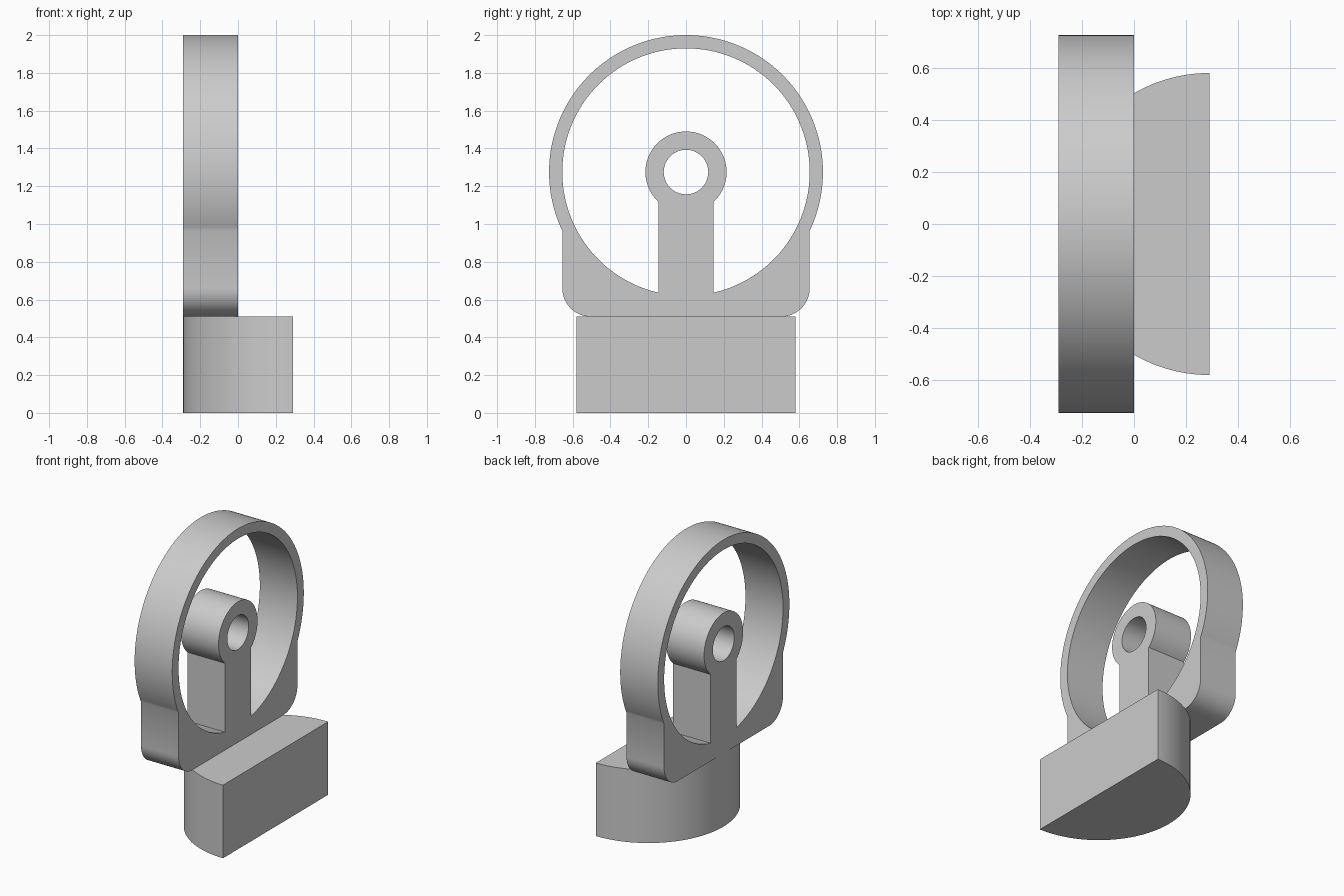
import bpy
import bmesh
from math import acos, asin, cos, sin, pi, sqrt
from mathutils import Matrix

cube = bpy.data.objects.get("Cube")
if cube:
    bpy.data.objects.remove(cube, do_unlink=True)

grey = bpy.data.materials.new("plain grey")
grey.use_nodes = True
grey.diffuse_color = (0.6, 0.6, 0.6, 1)
grey.node_tree.nodes["Principled BSDF"].inputs["Base Color"].default_value = (0.6, 0.6, 0.6, 1)

# Shared dimensions
HALF_X = 0.29
BASE_R, BASE_H = 0.58, 0.51
AXIS_Z = 1.275
RING_R, WINDOW_R = 0.725, 0.655
HUB_R, BORE_R = 0.215, 0.118
STEM = 0.145
FILLET = 0.15


def arc(cx, cy, r, start, end, steps):
    return [(cx + r * cos(start + (end - start) * i / steps),
             cy + r * sin(start + (end - start) * i / steps))
            for i in range(steps + 1)]


def extrude_profile(name, loops, depth, matrix):
    """Fill closed outlines (inner ones become holes) and give them depth."""
    curve = bpy.data.curves.new(name, "CURVE")
    curve.dimensions = "2D"
    curve.fill_mode = "BOTH"
    curve.extrude = depth / 2
    for loop in loops:
        spline = curve.splines.new("POLY")
        spline.points.add(len(loop) - 1)
        for point, (u, v) in zip(spline.points, loop):
            point.co = (u, v, 0, 1)
        spline.use_cyclic_u = True
    temp = bpy.data.objects.new(name + " outline", curve)
    bpy.context.collection.objects.link(temp)
    bpy.context.view_layer.update()
    evaluated = temp.evaluated_get(bpy.context.evaluated_depsgraph_get())
    mesh = bpy.data.meshes.new_from_object(evaluated)
    bpy.data.objects.remove(temp, do_unlink=True)

    # Weld the caps to the walls and place the part
    bm = bmesh.new()
    bm.from_mesh(mesh)
    bmesh.ops.remove_doubles(bm, verts=bm.verts, dist=0.0001)
    bm.transform(matrix)
    bmesh.ops.recalc_face_normals(bm, faces=bm.faces)
    bm.to_mesh(mesh)
    bm.free()
    mesh.materials.clear()
    mesh.materials.append(grey)
    obj = bpy.data.objects.new(name, mesh)
    bpy.context.collection.objects.link(obj)
    bpy.ops.object.select_all(action="DESELECT")
    obj.select_set(True)
    bpy.context.view_layer.objects.active = obj
    bpy.ops.object.shade_smooth_by_angle(angle=pi / 6)
    return obj


# Half-round base with its flat side facing +x
extrude_profile("base", [arc(HALF_X, 0, BASE_R, pi / 2, 3 * pi / 2, 64)],
                BASE_H, Matrix.Translation((0, 0, BASE_H / 2)))

# Frame outline: round ring running down into a foot with rounded corners
side = acos(WINDOW_R / RING_R)
corner_y, corner_z = WINDOW_R - FILLET, BASE_H + FILLET
outer = arc(0, AXIS_Z, RING_R, -side, pi + side, 120)
outer += arc(-corner_y, corner_z, FILLET, pi, 3 * pi / 2, 14)
outer += arc(corner_y, corner_z, FILLET, -pi / 2, 0, 14)

# Window: ring opening, cut around the stem and hub
stem_low = asin(STEM / WINDOW_R)
stem_high = asin(STEM / HUB_R)
window = arc(0, AXIS_Z, WINDOW_R, stem_low - pi / 2, 3 * pi / 2 - stem_low, 120)
window += arc(0, AXIS_Z, HUB_R, 3 * pi / 2 - stem_high, stem_high - pi / 2, 64)

# Bore through the hub
bore = arc(0, AXIS_Z, BORE_R, 0, 2 * pi, 48)[:-1]

# Profile axes run along y and z, depth along x
stand_up = Matrix(((0, 0, 1, -HALF_X / 2), (1, 0, 0, 0), (0, 1, 0, 0), (0, 0, 0, 1)))
extrude_profile("ring_frame", [outer, window, bore], HALF_X, stand_up)
